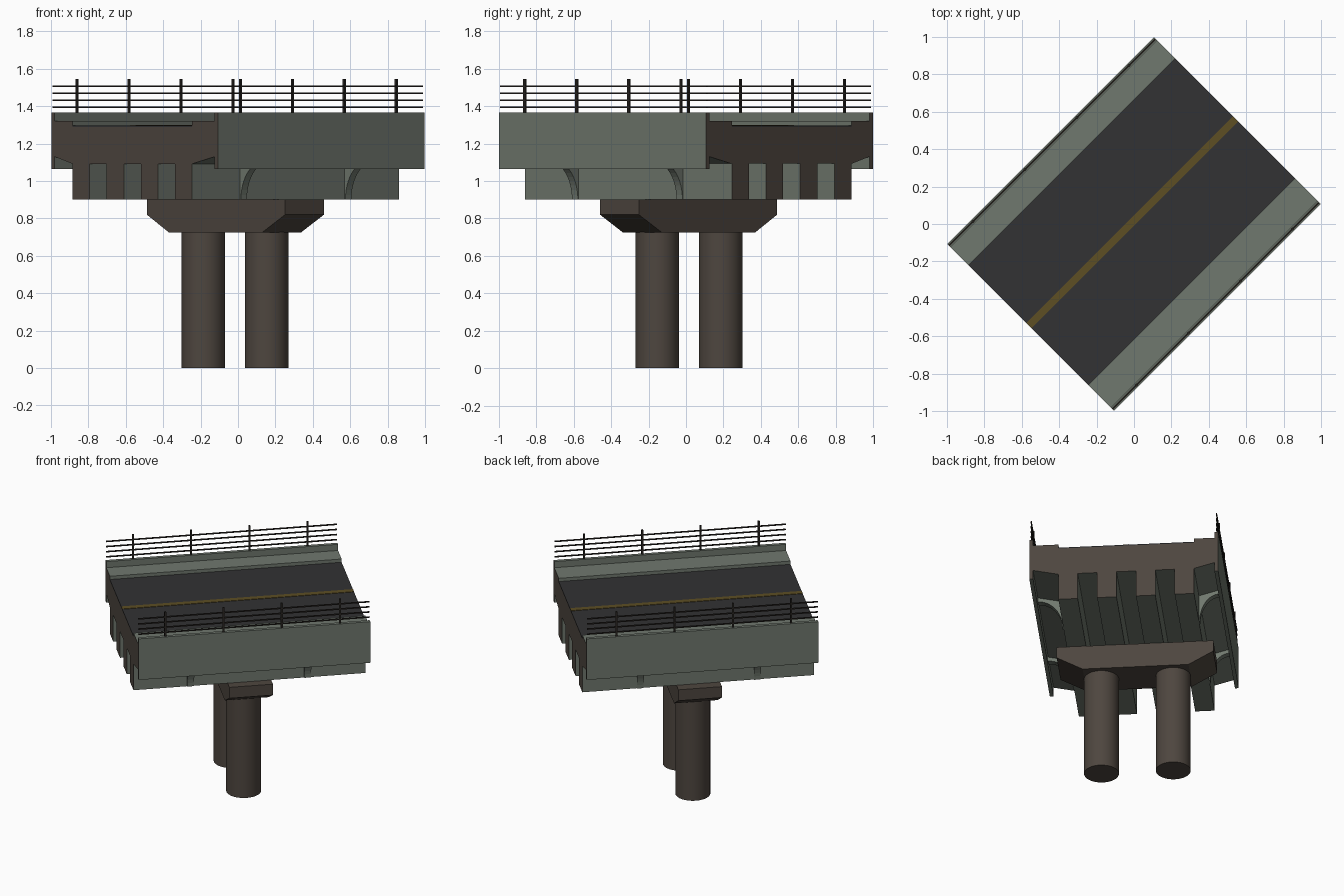
import bpy, bmesh, math
from mathutils import Matrix

if "Cube" in bpy.data.objects:
    bpy.data.objects.remove(bpy.data.objects["Cube"])

# The bridge is built along local X (travel) and Y (across), then turned 45 degrees
TURN = Matrix.Rotation(math.radians(45), 4, 'Z')
HALF = 0.782


def material(name, rgb):
    m = bpy.data.materials.new(name)
    lin = [((c / 255 + 0.055) / 1.055) ** 2.4 for c in rgb]
    m.diffuse_color = (*lin, 1)
    m.use_nodes = True
    m.node_tree.nodes["Principled BSDF"].inputs["Base Color"].default_value = m.diffuse_color
    return m


GREEN = material("green_grey_concrete", (112, 120, 110))
BROWN = material("brown_concrete", (78, 70, 63))
ASPHALT = material("asphalt", (50, 50, 51))
YELLOW = material("lane_yellow", (93, 78, 36))
METAL = material("dark_metal", (42, 38, 34))


def finish(bm, name, mats, end_rule=False):
    bmesh.ops.recalc_face_normals(bm, faces=bm.faces)
    bm.normal_update()
    for f in bm.faces:
        if end_rule and abs(f.normal.x) > 0.9:   # cut ends are brown
            f.material_index = 1
    bm.transform(TURN)
    me = bpy.data.meshes.new(name)
    bm.to_mesh(me)
    bm.free()
    for m in mats:
        me.materials.append(m)
    ob = bpy.data.objects.new(name, me)
    bpy.context.collection.objects.link(ob)
    return ob


def add_prism(bm, profile, x0, x1):
    """Extrude a (y, z) profile from x0 to x1."""
    a = [bm.verts.new((x0, y, z)) for y, z in profile]
    b = [bm.verts.new((x1, y, z)) for y, z in profile]
    n = len(profile)
    bm.faces.new(a)
    bm.faces.new(b[::-1])
    for i in range(n):
        j = (i + 1) % n
        bm.faces.new((a[i], b[i], b[j], a[j]))


def rect(y0, y1, z0, z1):
    return [(y0, z0), (y1, z0), (y1, z1), (y0, z1)]


def prism(name, profile, x0, x1, mats, end_rule=False):
    bm = bmesh.new()
    add_prism(bm, profile, x0, x1)
    return finish(bm, name, mats, end_rule)


CONCRETE = [GREEN, BROWN]
R, L = -0.436, 0.469       # outer girder faces and kerb lines
EDGE, OUT = 0.605, 0.63    # inside and outside of the edge panels

# Deck slab with raised walkways and sloping overhangs
prism("deck", [(-EDGE, 1.13), (R, 1.092), (L, 1.092), (EDGE, 1.13),
               (EDGE, 1.32), (L, 1.32), (L, 1.289), (R, 1.289),
               (R, 1.32), (-EDGE, 1.32)], -HALF, HALF, CONCRETE, True)

# Road surface and centre line
prism("road_surface", rect(R, L, 1.289, 1.296), -HALF, HALF, [ASPHALT])
prism("centre_line", rect(-0.006, 0.034, 1.296, 1.299), -HALF, HALF, [YELLOW])

# Four girders
pitch, width = 0.2587, 0.129
for i in range(4):
    y = R + i * pitch
    prism(f"girder_{i + 1}", rect(y, y + width, 0.9, 1.092), -HALF, HALF, CONCRETE, True)

for side, s, root in (("right", -1, R), ("left", 1, L)):
    # Edge panel
    prism(f"edge_panel_{side}", rect(s * EDGE, s * OUT, 1.064, 1.365),
          -HALF, HALF, CONCRETE, True)

    # Curved brackets under the overhang
    r0 = abs(root)
    arc = []
    for k in range(13):
        t = math.radians(90 * k / 12)
        arc.append((s * (EDGE - (EDGE - r0 - 0.006) * math.cos(t)), 0.9 + 0.2 * math.sin(t)))
    outline = [(root, 0.9)] + arc + [(s * EDGE, 1.13), (root, 1.092)]
    for i, x in enumerate((-0.42, 0.37)):
        prism(f"bracket_{side}_{i + 1}", outline, x, x + 0.045, [GREEN])

    # Railing: four posts and four rails
    y = s * 0.618
    bm = bmesh.new()
    for i in range(4):
        x = -0.6 + i * 0.393
        add_prism(bm, rect(y - 0.006, y + 0.006, 1.36, 1.545), x - 0.006, x + 0.006)
    finish(bm, f"railing_posts_{side}", [METAL])
    bm = bmesh.new()
    for i in range(4):
        z = 1.394 + i * 0.0375
        add_prism(bm, rect(y - 0.004, y + 0.004, z - 0.004, z + 0.004), -HALF, HALF - 0.004)
    finish(bm, f"railing_rails_{side}", [METAL])

# Pier cap with chamfered ends
prism("pier_cap", [(-0.503, 0.9), (0.542, 0.9), (0.542, 0.82), (0.376, 0.725),
                   (-0.33, 0.725), (-0.503, 0.82)], -0.147, 0.147, [BROWN])

# Two round columns
for i, y in enumerate((-0.217, 0.262)):
    bm = bmesh.new()
    bmesh.ops.create_cone(bm, cap_ends=True, segments=48, radius1=0.116, radius2=0.116,
                          depth=0.727, matrix=Matrix.Translation((0, y, 0.3635)))
    ob = finish(bm, f"column_{i + 1}", [BROWN])
    bpy.ops.object.select_all(action='DESELECT')
    ob.select_set(True)
    bpy.context.view_layer.objects.active = ob
    bpy.ops.object.shade_smooth_by_angle()
